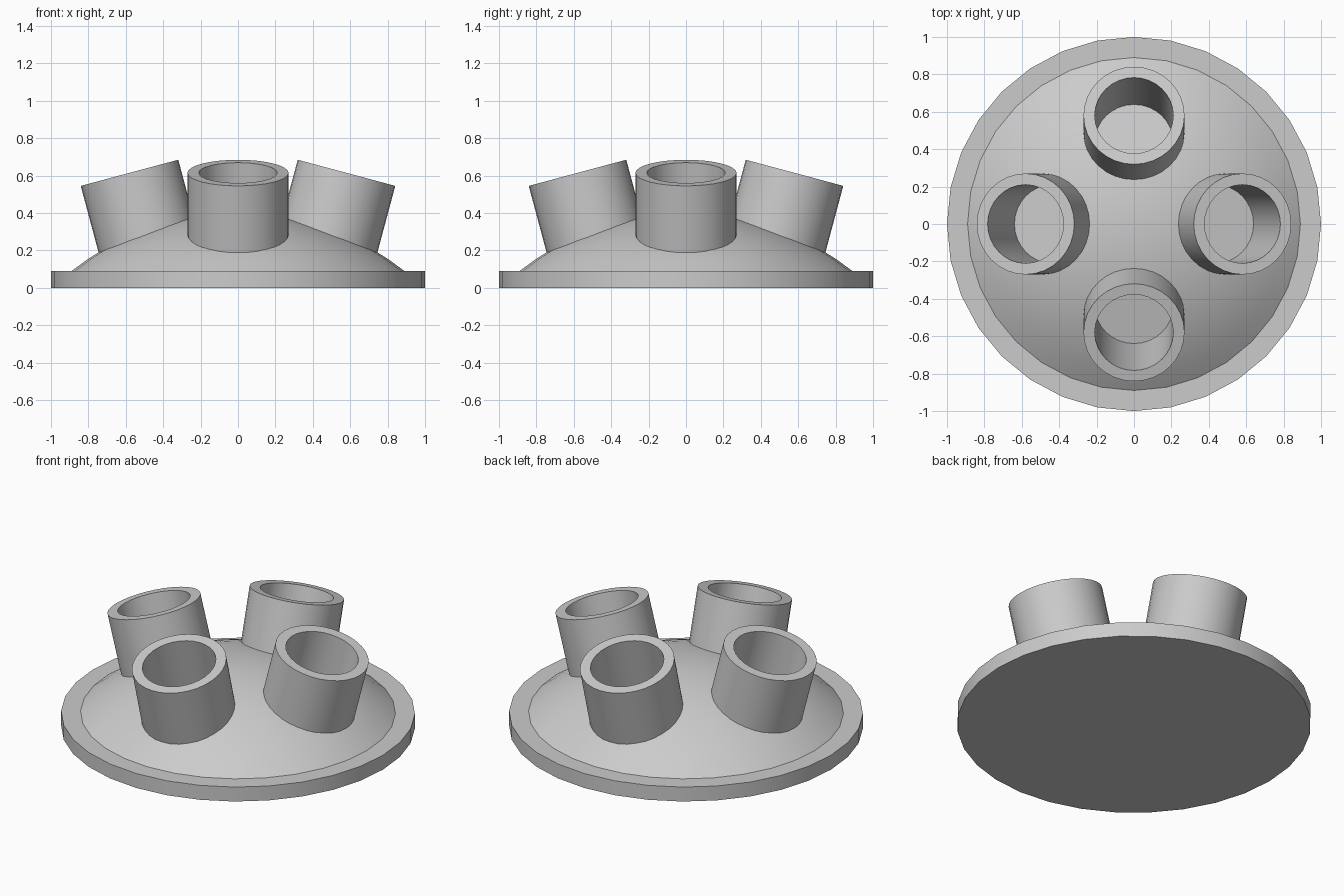
import bpy, bmesh
from math import radians, sin, cos, pi, sqrt
from mathutils import Matrix, Vector

cube = bpy.data.objects.get("Cube")
if cube:
    bpy.data.objects.remove(cube, do_unlink=True)

grey = bpy.data.materials.new("light_grey")
grey.use_nodes = True
colour = (0.6, 0.6, 0.6, 1)
grey.diffuse_color = colour
grey.node_tree.nodes["Principled BSDF"].inputs["Base Color"].default_value = colour

SIDES = 32
TILT = radians(15)


def lathe(name, profile):
    """Revolve an (r, z) profile, listed from axis to axis, around z."""
    bm = bmesh.new()
    verts = [bm.verts.new((r, 0, z)) for r, z in profile]
    edges = [bm.edges.new(pair) for pair in zip(verts, verts[1:])]
    bmesh.ops.spin(bm, geom=verts + edges, cent=(0, 0, 0), axis=(0, 0, 1),
                   angle=2 * pi, steps=SIDES, use_merge=True)
    bmesh.ops.remove_doubles(bm, verts=bm.verts, dist=1e-5)
    bmesh.ops.recalc_face_normals(bm, faces=bm.faces)
    mesh = bpy.data.meshes.new(name)
    bm.to_mesh(mesh)
    bm.free()
    mesh.materials.append(grey)
    obj = bpy.data.objects.new(name, mesh)
    bpy.context.collection.objects.link(obj)
    return obj


def select_only(obj):
    bpy.ops.object.select_all(action='DESELECT')
    obj.select_set(True)
    bpy.context.view_layer.objects.active = obj


def smooth(obj):
    select_only(obj)
    bpy.ops.object.shade_smooth_by_angle(angle=radians(30))


# Flanged base with a shallow spherical dome
FLANGE, DOME_R, RISE = 0.09, 0.89, 0.31
ball = (DOME_R ** 2 + RISE ** 2) / (2 * RISE)
dome = [(DOME_R * k / 10, FLANGE + RISE - ball + sqrt(ball ** 2 - (DOME_R * k / 10) ** 2))
        for k in range(10, -1, -1)]
base = lathe("domed_base", [(0, 0), (1, 0), (1, FLANGE)] + dome)

# Four cups leaning outward, each sunk into a socket in the dome
OUTER, INNER, DEPTH = 0.27, 0.21, 0.56
for name, turn in (("left", 0), ("back", 90), ("right", 180), ("front", 270)):
    place = (Matrix.Rotation(radians(turn), 4, 'Z')
             @ Matrix.Translation((0.58, 0, 0.615))
             @ Matrix.Rotation(TILT, 4, 'Y'))
    floor = -DEPTH + 0.005
    tube = lathe("tube_" + name, [(0, floor), (INNER, floor), (INNER, 0), (OUTER, 0),
                                  (OUTER, -DEPTH), (0, -DEPTH)])
    tube.matrix_world = place
    smooth(tube)

    socket = lathe("socket_cutter", [(0, 0.1), (0.24, 0.1), (0.24, 0.002 - DEPTH),
                                     (0, 0.002 - DEPTH)])
    socket.matrix_world = place
    socket.hide_render = True
    cut = base.modifiers.new("socket", 'BOOLEAN')
    cut.operation = 'DIFFERENCE'
    cut.solver = 'EXACT'
    cut.object = socket
    select_only(base)
    bpy.ops.object.modifier_apply(modifier=cut.name)
    bpy.data.objects.remove(socket, do_unlink=True)

smooth(base)
